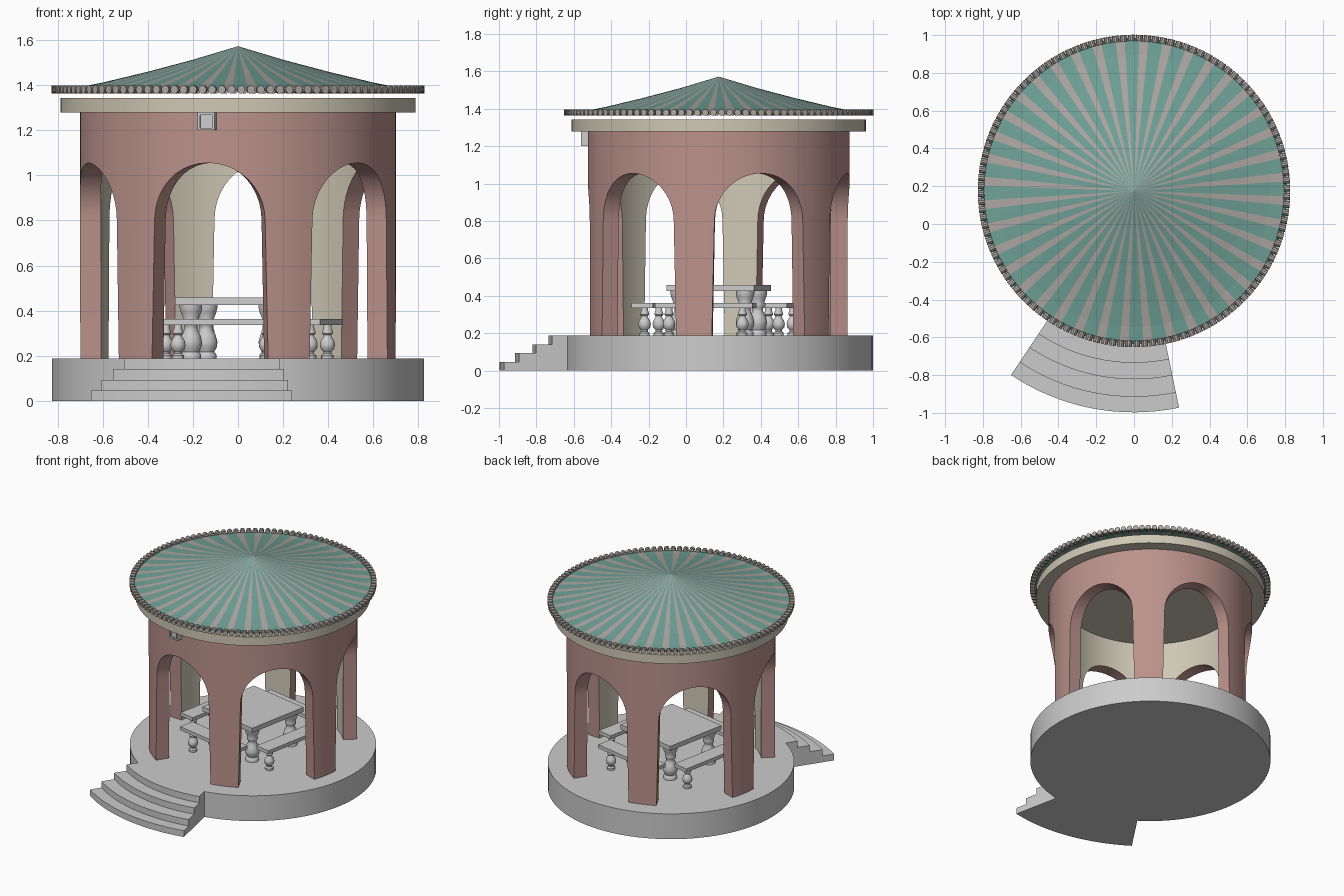
import bpy, bmesh
from math import sin, cos, pi, radians
from mathutils import Matrix

if "Cube" in bpy.data.objects:
    bpy.data.objects.remove(bpy.data.objects["Cube"])

# Everything is built around the pavilion axis, then turned to face the steps
PLACE = Matrix.Translation((0, 0.175, 0)) @ Matrix.Rotation(radians(-11), 4, 'Z')
FLOOR = 0.187


def material(name, rgb):
    m = bpy.data.materials.new(name)
    m.diffuse_color = (*rgb, 1)
    m.use_nodes = True
    m.node_tree.nodes["Principled BSDF"].inputs["Base Color"].default_value = m.diffuse_color
    return m


PINK = material("pink_plaster", (0.50, 0.29, 0.26))
CREAM = material("cream_plaster", (0.62, 0.58, 0.46))
GREEN = material("green_tile", (0.16, 0.36, 0.31))
STRIPE = material("pale_tile", (0.42, 0.39, 0.36))


def finish(name, bm, mats=(), local=Matrix(), smooth=None, fix=True):
    bmesh.ops.remove_doubles(bm, verts=bm.verts, dist=1e-5)
    if fix:
        bmesh.ops.recalc_face_normals(bm, faces=bm.faces)
    me = bpy.data.meshes.new(name)
    bm.to_mesh(me)
    bm.free()
    for m in mats:
        me.materials.append(m)
    ob = bpy.data.objects.new(name, me)
    bpy.context.collection.objects.link(ob)
    ob.matrix_world = PLACE @ local
    if smooth:
        bpy.ops.object.select_all(action='DESELECT')
        ob.select_set(True)
        bpy.context.view_layer.objects.active = ob
        bpy.ops.object.shade_smooth_by_angle(angle=radians(smooth))
    return ob


def polar(r, deg, z):
    return (r * cos(radians(deg)), r * sin(radians(deg)), z)


def face(bm, pts, mat=0):
    uniq = list(dict.fromkeys(pts))
    if len(uniq) > 2:
        bm.faces.new([bm.verts.new(p) for p in uniq]).material_index = mat


def lathe(name, profile, sides, mats=(), local=Matrix(), smooth=None):
    bm = bmesh.new()
    for i in range(sides):
        a, b = 360 * i / sides, 360 * (i + 1) / sides
        for (r0, z0), (r1, z1) in zip(profile, profile[1:]):
            pts = [polar(r0, a, z0) if r0 else (0, 0, z0), polar(r0, b, z0) if r0 else (0, 0, z0),
                   polar(r1, b, z1) if r1 else (0, 0, z1), polar(r1, a, z1) if r1 else (0, 0, z1)]
            face(bm, pts)
    return finish(name, bm, mats, local, smooth)


def box(name, size, pos, turn=0, bevel=0):
    bm = bmesh.new()
    bmesh.ops.create_cube(bm, size=1)
    bmesh.ops.scale(bm, vec=size, verts=bm.verts)
    if bevel:
        bmesh.ops.bevel(bm, geom=bm.edges[:], offset=bevel, segments=1, affect='EDGES')
    return finish(name, bm, (), Matrix.Rotation(radians(turn), 4, 'Z') @ Matrix.Translation(pos))


# Round platform
lathe("platform", [(0, 0), (0.825, 0), (0.825, FLOOR), (0, FLOOR)], 96, smooth=30)

# Curved fan of four steps
bm = bmesh.new()
radii, n = [1.172, 1.09, 0.997, 0.91, 0.80], 16
outline = [(0.80, 0)]
for k in range(4):
    outline += [(radii[k], FLOOR * k / 4), (radii[k], FLOOR * (k + 1) / 4)]
outline.append((0.80, FLOOR))
rings = []
for i in range(n + 1):
    a = -90 - 22.75 + 45.5 * i / n
    rings.append([bm.verts.new(polar(r, a, z)) for r, z in outline])
for p, q in zip(rings, rings[1:]):
    for j in range(len(outline)):
        k = (j + 1) % len(outline)
        bm.faces.new((p[j], q[j], q[k], p[k]))
bm.faces.new(rings[0])
bm.faces.new(rings[-1][::-1])
finish("front_steps", bm, smooth=30)

# Arcade wall: six bays, pink outside and in the reveals, cream inside
RO, RI, TOP, SPRING = 0.70, 0.607, 1.278, 0.80
arch = [(-20.9 * cos(pi * i / 20), SPRING + 0.255 * sin(pi * i / 20)) for i in range(21)]
opening = [(-22.0, FLOOR)] + arch + [(22.0, FLOOR)]
cells = []
for (a, z), (b, w) in zip(arch, arch[1:]):
    cells.append([(a, z), (b, w), (b, TOP), (a, TOP)])
for s in (-1, 1):
    for i in range(3):
        lo = [s * (30 - 8.0 * (i + k) / 3) for k in (0, 1)]
        hi = [s * (30 - 9.1 * (i + k) / 3) for k in (0, 1)]
        cell1 = [(lo[0], FLOOR), (lo[1], FLOOR), (hi[1], SPRING), (hi[0], SPRING)]
        cell2 = [(hi[0], SPRING), (hi[1], SPRING), (hi[1], TOP), (hi[0], TOP)]
        cells += [c if s < 0 else c[::-1] for c in (cell1, cell2)]
bm = bmesh.new()
for bay in range(6):
    mid = -90 + 60 * bay
    for c in cells:
        face(bm, [polar(RO, mid + a, z) for a, z in c])
        face(bm, [polar(RI, mid + a, z) for a, z in reversed(c)], 1)
    for (a, z), (b, w) in zip(opening, opening[1:]):
        face(bm, [polar(RO, mid + a, z), polar(RI, mid + a, z),
                  polar(RI, mid + b, w), polar(RO, mid + b, w)])
finish("arcade_wall", bm, (PINK, CREAM), smooth=30, fix=False)

# Cornice and ceiling slab
lathe("cornice", [(0, TOP), (0.787, TOP), (0.787, 1.343), (0, 1.343)], 96, (CREAM,), smooth=30)

# Striped tent-shaped roof
bm = bmesh.new()
roof = [(0, 1.572), (0.2, 1.512), (0.4, 1.459), (0.6, 1.411), (0.72, 1.387), (0.81, 1.376)]
STRIPES = 40
for i in range(STRIPES):
    step = 360 / STRIPES
    a = step * i
    for b, c, m in ((a, a + step * 0.31, 0), (a + step * 0.31, a + step * 0.62, 0),
                    (a + step * 0.62, a + step, 1)):
        for (r0, z0), (r1, z1) in zip(roof, roof[1:]):
            face(bm, [polar(r0, b, z0), polar(r1, b, z1), polar(r1, c, z1), polar(r0, c, z0)]
                 if r0 else [(0, 0, z0), polar(r1, b, z1), polar(r1, c, z1)], m)
finish("roof", bm, (GREEN, STRIPE), fix=False)

# Ring of round tile ends along the eaves
bm = bmesh.new()
for i in range(120):
    m = (Matrix.Rotation(2 * pi * i / 120, 4, 'Z') @ Matrix.Translation((0.81, 0, 1.38))
         @ Matrix.Rotation(pi / 2, 4, 'Y'))
    bmesh.ops.create_cone(bm, cap_ends=True, segments=10, radius1=0.018, radius2=0.018,
                          depth=0.034, matrix=m)
finish("eave_tile_ends", bm, (STRIPE,))

# Small framed plaque above the entrance
box("plaque_panel", (0.06, 0.06, 0.064), (0, -0.702, 1.239))
for s in (-1, 1):
    box("plaque_frame_side", (0.010, 0.07, 0.078), (s * 0.033, -0.707, 1.239))
    box("plaque_frame_rail", (0.056, 0.07, 0.010), (0, -0.707, 1.239 + s * 0.034))

# Square table on four turned pedestals
box("table_top", (0.478, 0.478, 0.034), (0, 0, 0.442))
pedestal = [(0, 0), (0.046, 0), (0.046, 0.018), (0.036, 0.03), (0.048, 0.055), (0.05, 0.075),
            (0.042, 0.105), (0.029, 0.13), (0.029, 0.145), (0.037, 0.155), (0.037, 0.168),
            (0.035, 0.18), (0.045, 0.205), (0.05, 0.225), (0.05, 0.24), (0, 0.24)]
for x in (-0.178, 0.178):
    for y in (-0.178, 0.178):
        lathe("table_pedestal", pedestal, 20, local=Matrix.Translation((x, y, FLOOR)), smooth=40)

# Four benches, each on two pear-shaped balusters
baluster = [(0, 0), (0.028, 0), (0.028, 0.014), (0.018, 0.022), (0.018, 0.03), (0.031, 0.045),
            (0.034, 0.062), (0.030, 0.08), (0.019, 0.096), (0.017, 0.104), (0.024, 0.112),
            (0.024, 0.12), (0.018, 0.136), (0.018, 0.152), (0, 0.152)]
for k in range(4):
    box("bench_seat", (0.53, 0.115, 0.026), (0, -0.365, 0.349), 90 * k)
    for s in (-1, 1):
        lathe("bench_baluster", baluster, 16, smooth=40,
              local=Matrix.Rotation(pi / 2 * k, 4, 'Z') @ Matrix.Translation((s * 0.2, -0.365, FLOOR)))
